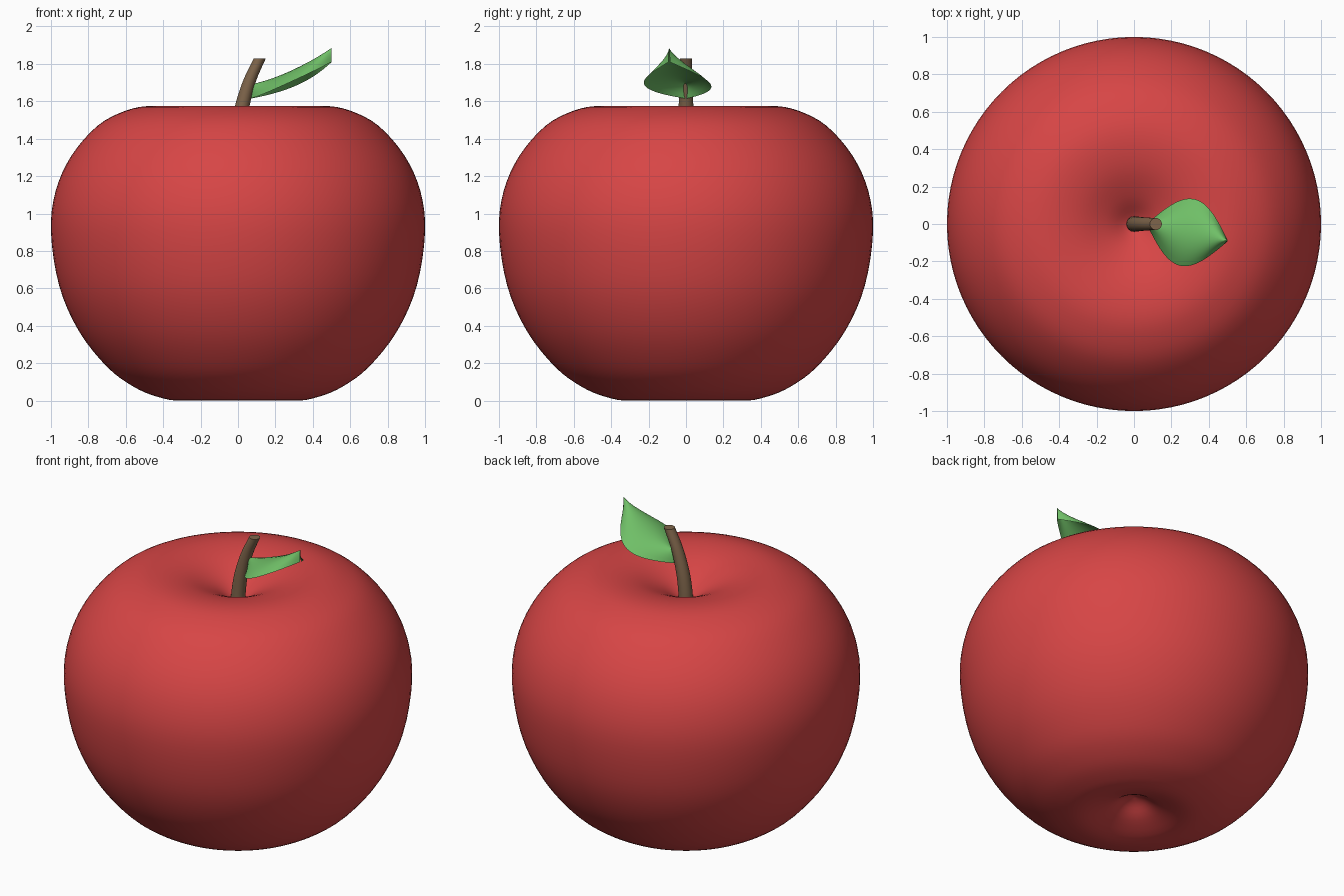
import bpy, math
from mathutils import Vector

if "Cube" in bpy.data.objects:
    bpy.data.objects.remove(bpy.data.objects["Cube"])


def material(name, rgb):
    m = bpy.data.materials.new(name)
    m.diffuse_color = (*rgb, 1)
    m.use_nodes = True
    m.node_tree.nodes["Principled BSDF"].inputs["Base Color"].default_value = m.diffuse_color
    return m


def make(name, verts, faces, mat):
    me = bpy.data.meshes.new(name)
    me.from_pydata(verts, [], faces)
    me.materials.append(mat)
    ob = bpy.data.objects.new(name, me)
    bpy.context.collection.objects.link(ob)
    bpy.ops.object.select_all(action='DESELECT')
    ob.select_set(True)
    bpy.context.view_layer.objects.active = ob
    bpy.ops.object.shade_smooth_by_angle(angle=math.radians(50))
    return ob


def spline(pts, steps):
    """Smooth curve through the points (Catmull-Rom)."""
    p = [Vector(q) for q in pts]
    p = [2 * p[0] - p[1]] + p + [2 * p[-1] - p[-2]]
    out = []
    for i in range(1, len(p) - 2):
        a, b, c, d = p[i - 1:i + 3]
        for k in range(steps):
            t = k / steps
            out.append(0.5 * (2 * b + (c - a) * t + (2 * a - 5 * b + 4 * c - d) * t**2
                              + (3 * b - a - 3 * c + d) * t**3))
    return out + [p[-2]]


def tube(rings, n):
    """Horizontal rings (x, z, radius) joined into a skin with capped ends."""
    verts = [(x + r * math.cos(math.tau * j / n), r * math.sin(math.tau * j / n), z)
             for x, z, r in rings for j in range(n)]
    faces = [(i * n + j, i * n + (j + 1) % n, (i + 1) * n + (j + 1) % n, (i + 1) * n + j)
             for i in range(len(rings) - 1) for j in range(n)]
    last = (len(rings) - 1) * n
    faces += [tuple(reversed(range(n))), tuple(range(last, last + n))]
    return verts, faces


red = material("apple red", (0.68, 0.06, 0.06))
brown = material("stem brown", (0.21, 0.13, 0.07))
green = material("leaf green", (0.16, 0.52, 0.135))

# Fruit: lathed profile with a dimple at both ends
profile = [(0.004, 0.12), (0.06, 0.1), (0.15, 0.045), (0.3, 0.0), (0.43, 0.02), (0.56, 0.075),
           (0.7, 0.18), (0.85, 0.37), (0.955, 0.61), (1.0, 0.9), (0.975, 1.12), (0.89, 1.31),
           (0.75, 1.47), (0.6, 1.55), (0.46, 1.575), (0.3, 1.552), (0.15, 1.487),
           (0.05, 1.42), (0.004, 1.4)]
rings = [(0, max(p.y, 0), p.x) for p in spline(profile, 4)]
make("fruit", *tube(rings, 96), red)

# Stem: tapering tube leaning towards +x, cut flat on top
path = [(0, 1.38, 0.042), (0.006, 1.47, 0.041), (0.024, 1.58, 0.039),
        (0.062, 1.71, 0.035), (0.117, 1.83, 0.032)]
make("stem", *tube(spline(path, 4), 24), brown)

# Leaf: pointed sheet, arched across its width and rising to the tip
NU, NV = 24, 12
verts, faces = [], []
for i in range(NU + 1):
    t = i / NU
    half = 0.004 + 0.178 * math.sin(math.pi * t)
    for j in range(NV + 1):
        v = 2 * j / NV - 1
        verts.append((0.07 + 0.43 * t + 0.2 * half * v,
                      -0.09 * t + 0.98 * half * v,
                      1.69 + 0.1 * t + 0.095 * t * t - 0.075 * v * v))
for i in range(NU):
    for j in range(NV):
        a = i * (NV + 1) + j
        faces.append((a, a + NV + 1, a + NV + 2, a + 1))
make("leaf", verts, faces, green)
